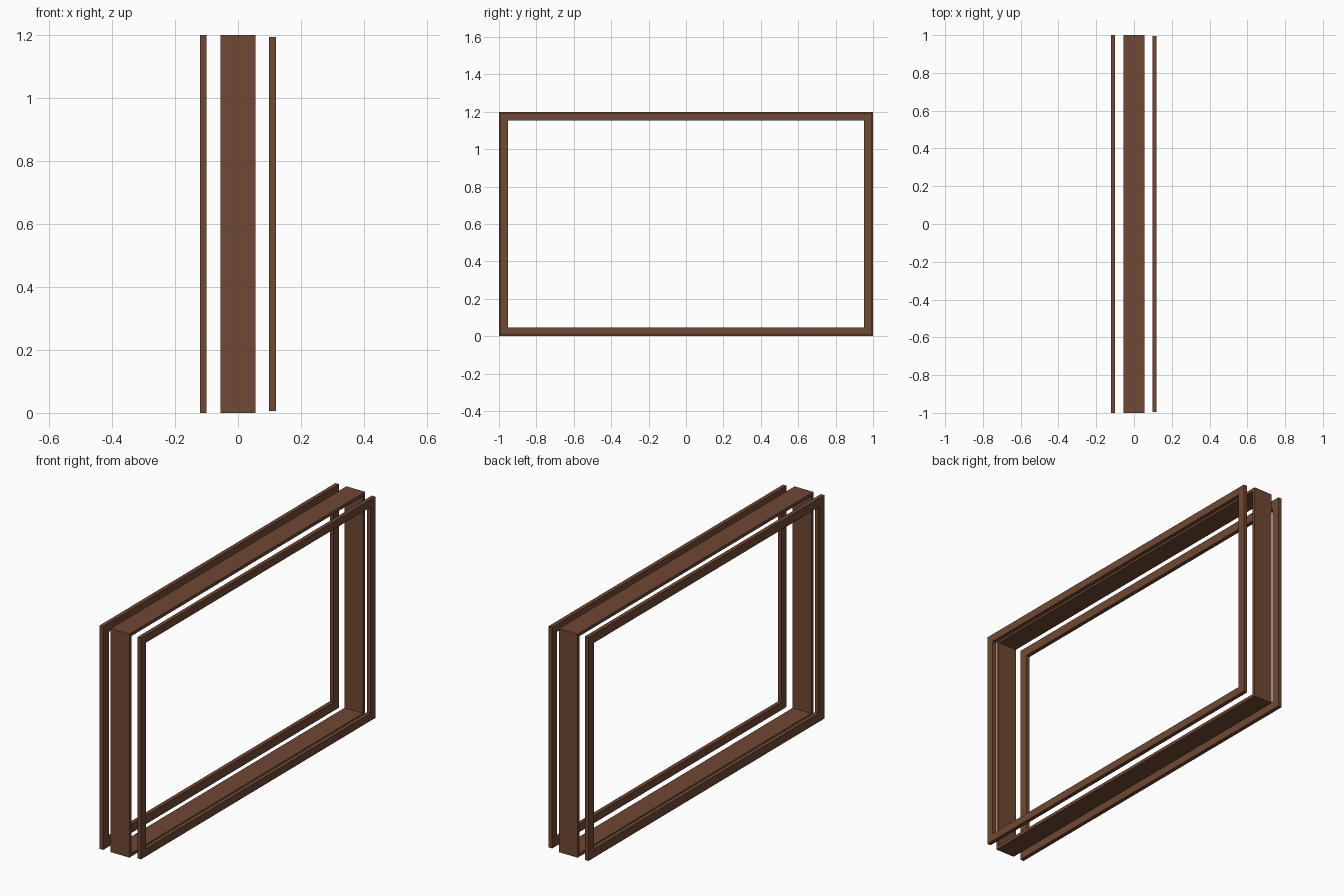
import bpy, bmesh

if "Cube" in bpy.data.objects:
    bpy.data.objects.remove(bpy.data.objects["Cube"])

wood = bpy.data.materials.new("brown_wood")
wood.diffuse_color = (0.16, 0.065, 0.033, 1)
wood.use_nodes = True
wood.node_tree.nodes["Principled BSDF"].inputs["Base Color"].default_value = wood.diffuse_color


def frame(name, x0, x1, half_y, z0, z1, w):
    """Mitred rectangular frame in the YZ plane, w wide, from x0 to x1."""
    bm = bmesh.new()

    def ring(x, d):
        a, b, t = half_y - d, z0 + d, z1 - d
        return [bm.verts.new((x, y, z)) for y, z in ((-a, b), (a, b), (a, t), (-a, t))]

    rings = [ring(x0, 0), ring(x1, 0), ring(x1, w), ring(x0, w)]
    for i in range(4):
        r, s = rings[i], rings[(i + 1) % 4]
        for k in range(4):
            n = (k + 1) % 4
            bm.faces.new((r[k], r[n], s[n], s[k]))
    bmesh.ops.recalc_face_normals(bm, faces=bm.faces)
    me = bpy.data.meshes.new(name)
    bm.to_mesh(me)
    bm.free()
    me.materials.append(wood)
    bpy.context.collection.objects.link(bpy.data.objects.new(name, me))


# Deep lining between two flat trims
frame("jamb_lining", -0.056, 0.055, 1.0, 0.0, 1.2, 0.017)
frame("back_trim", -0.121, -0.1, 1.0, 0.0, 1.2, 0.047)
frame("front_trim", 0.099, 0.12, 0.994, 0.006, 1.194, 0.041)
